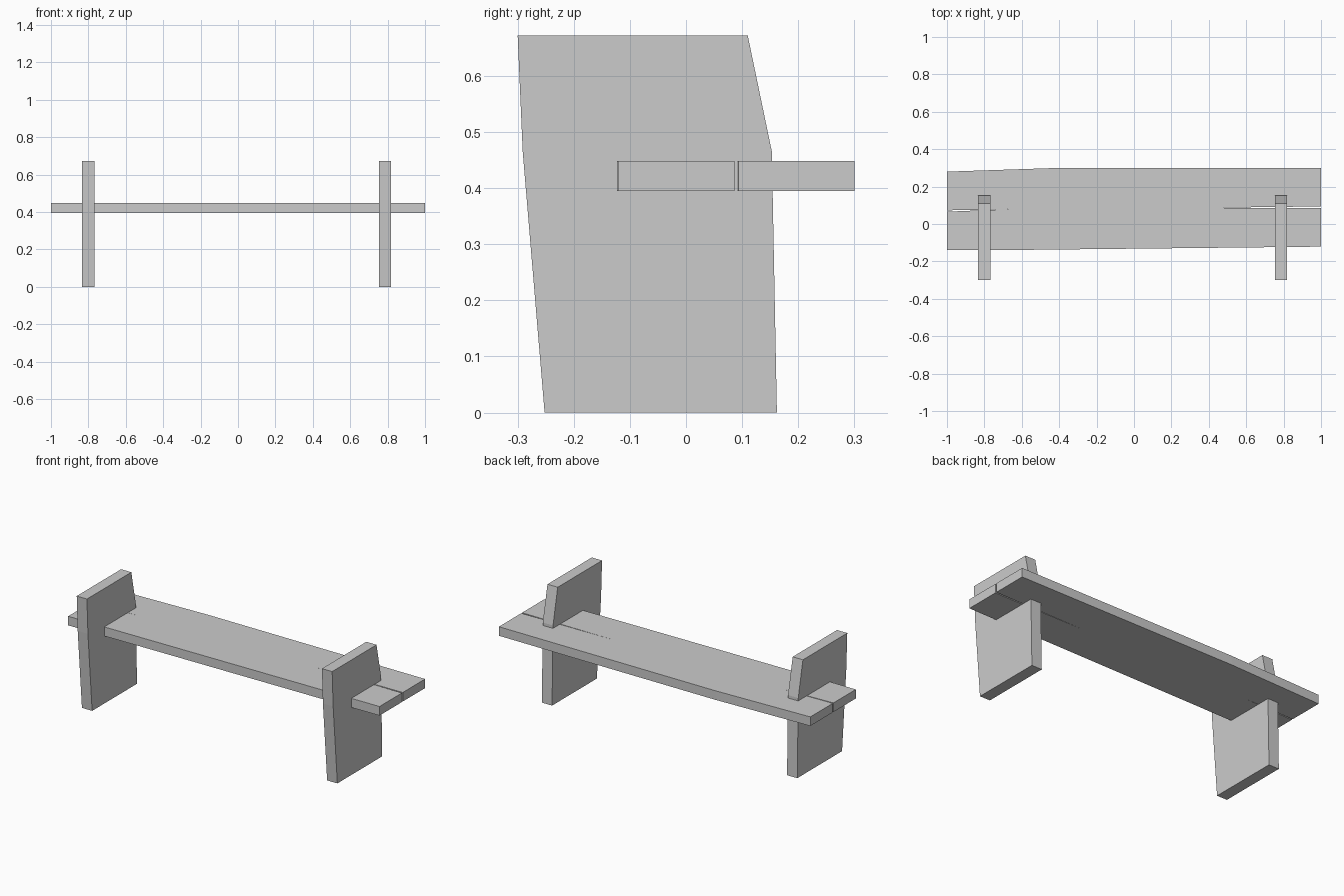
import bpy
import bmesh
from mathutils import Vector

cube = bpy.data.objects.get("Cube")
if cube:
    bpy.data.objects.remove(cube, do_unlink=True)

# One plain grey finish
grey = bpy.data.materials.new("plain_grey")
grey.use_nodes = True
colour = (0.6, 0.6, 0.6, 1)
grey.diffuse_color = colour
grey.node_tree.nodes["Principled BSDF"].inputs["Base Color"].default_value = colour


def prism(name, points, depth):
    """Extrude a flat outline along a depth vector."""
    bm = bmesh.new()
    face = bm.faces.new([bm.verts.new(p) for p in points])
    result = bmesh.ops.extrude_face_region(bm, geom=[face])
    moved = [v for v in result["geom"] if isinstance(v, bmesh.types.BMVert)]
    bmesh.ops.translate(bm, verts=moved, vec=Vector(depth))
    bmesh.ops.recalc_face_normals(bm, faces=bm.faces)
    mesh = bpy.data.meshes.new(name)
    bm.to_mesh(mesh)
    bm.free()
    mesh.materials.append(grey)
    obj = bpy.data.objects.new(name, mesh)
    bpy.context.collection.objects.link(obj)
    return obj


# Seat plank: gently skewed outline with a tapering split in each end
plank = [(-1, -0.14), (-0.75, -0.14), (1, -0.121),
         (1, 0.086), (0.41, 0.087), (1, 0.094),
         (1, 0.3), (-0.4, 0.3), (-1, 0.28),
         (-1, 0.073), (-0.67, 0.079), (-1, 0.066)]
prism("seat_plank", [(x, y, 0.395) for x, y in plank], (0, 0, 0.053))

# Leaning end panels that carry the seat and rise above it
panel = [(-0.252, 0), (0.162, 0), (0.153, 0.465),
         (0.11, 0.672), (-0.3, 0.672), (-0.291, 0.465)]
for name, x in (("right_panel", -0.833), ("left_panel", 0.753)):
    prism(name, [(x, y, z) for y, z in panel], (0.066, 0, 0))
